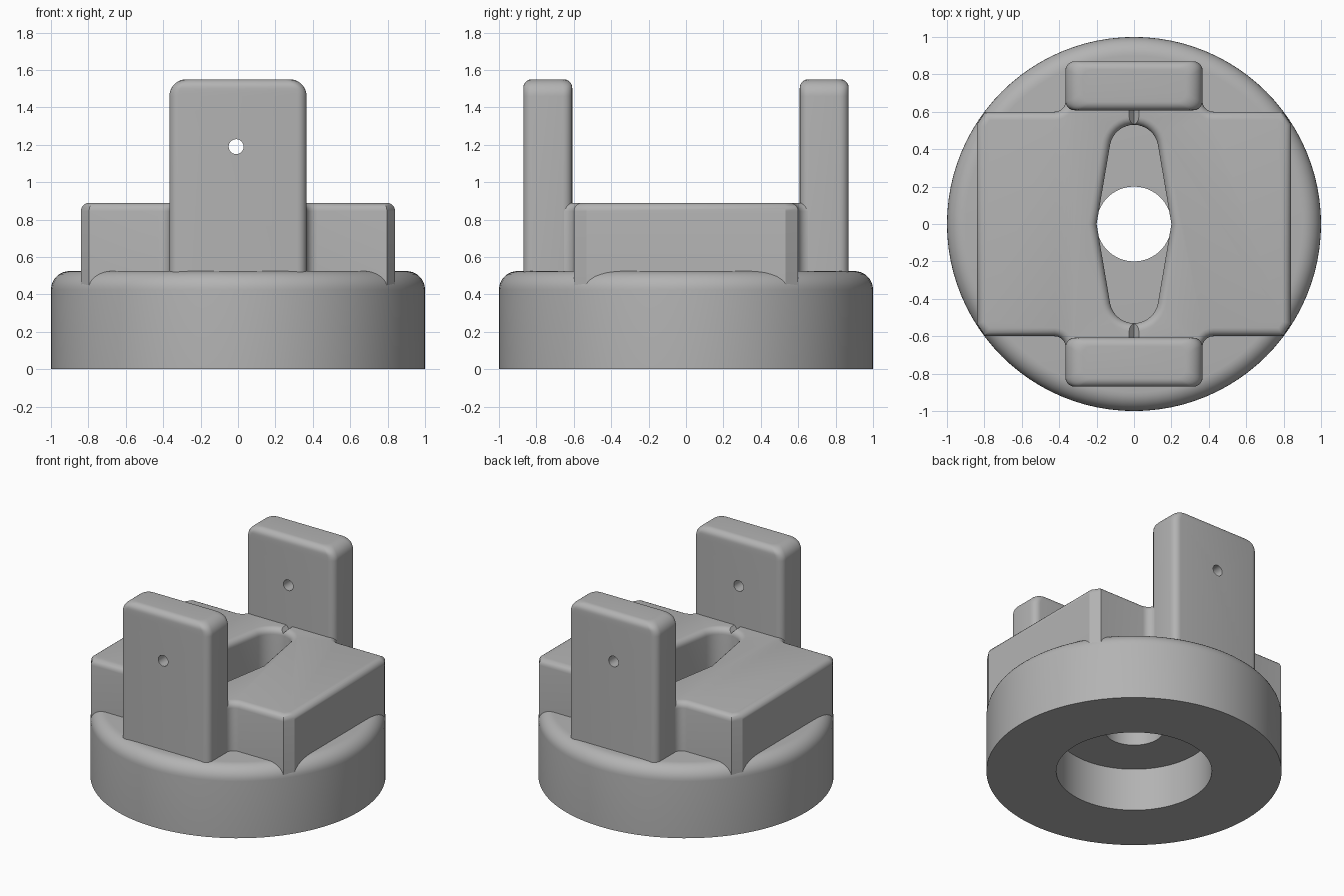
import bpy
import bmesh
from math import sin, cos, pi, radians

if "Cube" in bpy.data.objects:
    bpy.data.objects.remove(bpy.data.objects["Cube"])

grey = bpy.data.materials.new("plain grey")
grey.use_nodes = True
GREY = (0.45, 0.45, 0.45, 1)
grey.diffuse_color = GREY
grey.node_tree.nodes["Principled BSDF"].inputs["Base Color"].default_value = GREY

BASE_TOP, BLOCK_TOP, POST_TOP = 0.525, 0.89, 1.55
FILLET = 0.045


def finish(bm, name):
    bmesh.ops.recalc_face_normals(bm, faces=bm.faces)
    mesh = bpy.data.meshes.new(name)
    bm.to_mesh(mesh)
    bm.free()
    mesh.materials.append(grey)
    ob = bpy.data.objects.new(name, mesh)
    bpy.context.collection.objects.link(ob)
    return ob


def loft(name, rings, closed=False):
    """Skin equal-length rings; cap the ends, or join last to first."""
    bm = bmesh.new()
    rows = [[bm.verts.new(p) for p in ring] for ring in rings]
    n = len(rows[0])
    pairs = list(zip(rows, rows[1:]))
    if closed:
        pairs.append((rows[-1], rows[0]))
    else:
        bm.faces.new(rows[0])
        bm.faces.new(rows[-1])
    for a, b in pairs:
        for i in range(n):
            j = (i + 1) % n
            bm.faces.new((a[i], a[j], b[j], b[i]))
    return finish(bm, name)


def circle(r, z, n=96):
    return [(r * cos(2 * pi * i / n), r * sin(2 * pi * i / n), z) for i in range(n)]


def cut(ob, cutter):
    mod = ob.modifiers.new("cut", "BOOLEAN")
    mod.operation, mod.solver, mod.object = "DIFFERENCE", "EXACT", cutter
    select(ob)
    bpy.ops.object.modifier_apply(modifier=mod.name)
    bpy.data.objects.remove(cutter)


def select(ob):
    bpy.ops.object.select_all(action="DESELECT")
    ob.select_set(True)
    bpy.context.view_layer.objects.active = ob


def smooth(ob):
    select(ob)
    bpy.ops.object.shade_smooth_by_angle(angle=radians(30))


# Round base: lathed ring with rounded shoulder and counterbore underneath
profile = [(0.527, 0), (1, 0)]
for k in range(9):
    a = k / 8 * pi / 2
    profile.append((0.9 + 0.1 * cos(a), BASE_TOP - 0.1 + 0.1 * sin(a)))
profile += [(0.2, BASE_TOP), (0.2, 0.32), (0.527, 0.32)]
base = loft("round_base", [circle(r, z) for r, z in profile], closed=True)
smooth(base)

# Centre block: corners trimmed to the base circle, flared toward the posts
quarter = [(0.84, 0.533), (0.796, 0.6)]
for k in range(7):
    a = -pi / 2 - k / 6 * pi / 2
    quarter.append((0.425 + 0.06 * cos(a), 0.66 + 0.06 * sin(a)))
quarter.append((0.365, 0.7))
half = quarter + [(-x, y) for x, y in reversed(quarter)]
outline = half + [(-x, -y) for x, y in half]
block = loft("centre_block", [[(x, y, z) for x, y in outline] for z in (0.4, BLOCK_TOP)])
bm = bmesh.new()
bm.from_mesh(block.data)
rim = [e for e in bm.edges if all(v.co.z > BLOCK_TOP - 0.001 for v in e.verts)]
bmesh.ops.bevel(bm, geom=rim, offset=FILLET, segments=5, profile=0.5,
                affect="EDGES", clamp_overlap=False)
bm.to_mesh(block.data)
bm.free()


# Tapered slot through the block, with a rounded lip
def slot_ring(grow, z):
    r = 0.13 + grow
    pts = [(0.2 + grow, 0)]
    for k in range(17):
        a = radians(10 + 160 * k / 16)
        pts.append((r * cos(a), 0.4 + r * sin(a)))
    return [(x, y, z) for x, y in pts + [(-x, -y) for x, y in pts]]


rings = [slot_ring(0, 0.3)]
for k in range(7):
    a = k / 6 * pi / 2
    rings.append(slot_ring(FILLET * (1 - cos(a)), BLOCK_TOP - FILLET + FILLET * sin(a)))
rings.append(slot_ring(FILLET, BLOCK_TOP + 0.1))
cut(block, loft("slot_cutter", rings))

# Small crease in the lip at each end of the slot
vee = [(0, -0.03), (0.06, 0.04), (-0.06, 0.04)]
cut(block, loft("crease_cutter",
                [[(x, y, BLOCK_TOP + z) for x, z in vee] for y in (-0.64, 0.64)]))
smooth(block)


# Upright posts: rounded slabs with a cross hole
def post_ring(hx, hy, z, cy, r=0.05):
    pts = []
    for q, (sx, sy) in enumerate([(1, 1), (-1, 1), (-1, -1), (1, -1)]):
        for k in range(6):
            a = (q + k / 5) * pi / 2
            pts.append((sx * (hx - r) + r * cos(a), cy + sy * (hy - r) + r * sin(a), z))
    return pts


def inset(r, depth):
    d = max(0, r - depth)
    return r - max(0, r * r - d * d) ** 0.5


for side, name in ((-1, "front_post"), (1, "back_post")):
    cy = side * 0.739
    rings = [post_ring(0.367, 0.131, 0.42, cy)]
    for k in range(11):
        depth = 0.09 * (1 - sin(k / 10 * pi / 2))
        rings.append(post_ring(0.367 - inset(0.09, depth), 0.131 - inset(FILLET, depth),
                               POST_TOP - depth, cy))
    post = loft(name, rings)
    hole = [[(-0.01 + x, y, 1.19 + z) for x, z, _ in circle(0.04, 0, 32)]
            for y in (cy - 0.3, cy + 0.3)]
    cut(post, loft("hole_cutter", hole))
    smooth(post)
